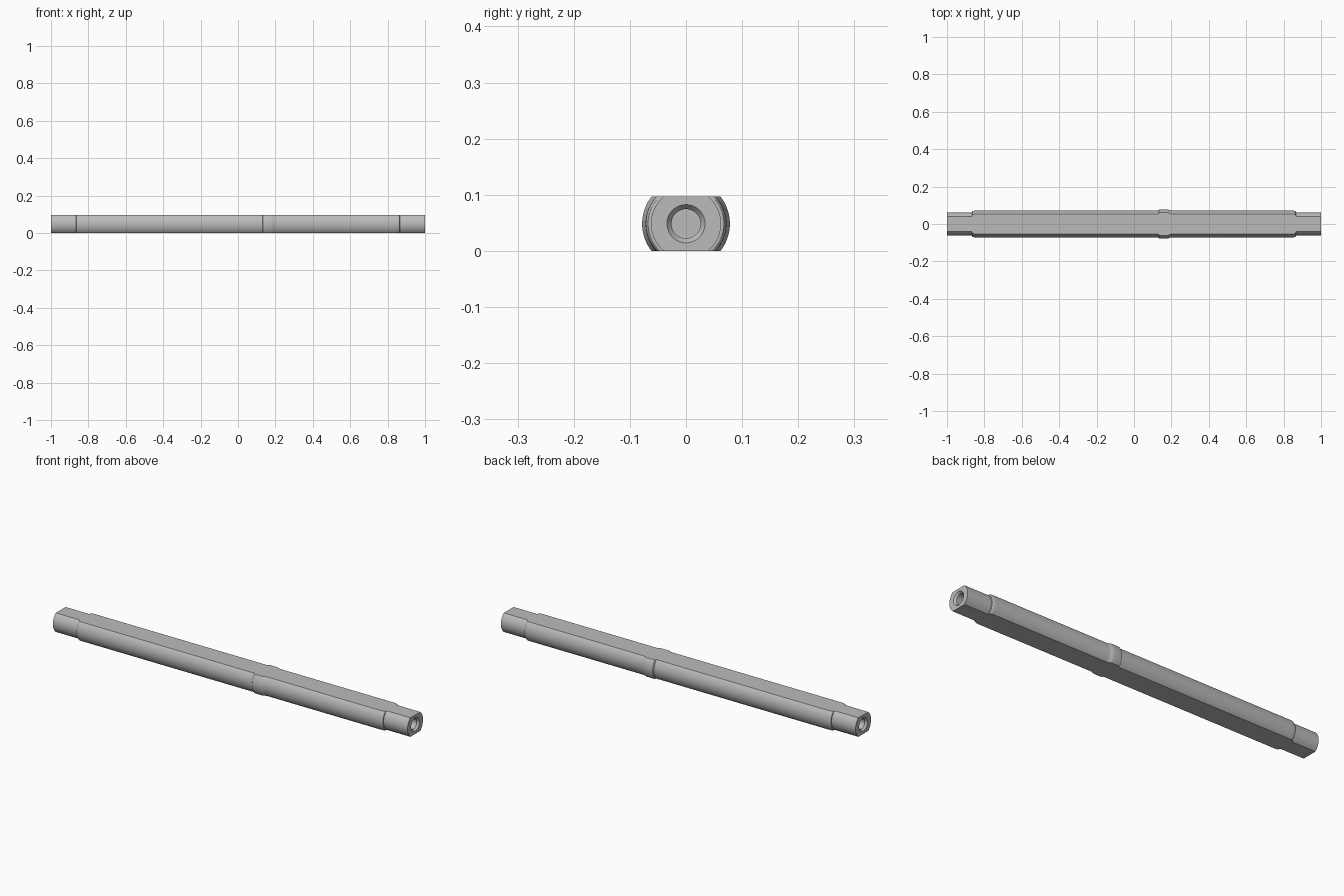
import bpy, bmesh, math
from mathutils import Vector, Matrix

cube = bpy.data.objects.get("Cube")
if cube:
    bpy.data.objects.remove(cube, do_unlink=True)

HALF = 0.0485                                 # half the distance between the flats
END, BODY, COLLAR = 0.0625, 0.072, 0.0782     # radii
BORE, SINK, DEPTH = 0.026, 0.034, 0.1
SHOULDER = 0.865

steel = bpy.data.materials.new("steel_grey")
steel.use_nodes = True
grey = (0.5, 0.5, 0.5, 1)
steel.diffuse_color = grey
steel.node_tree.nodes["Principled BSDF"].inputs["Base Color"].default_value = grey


def end_profile(side):
    """Bored end, journal and rounded shoulder, from the axis outwards."""
    pts = [(1 - DEPTH, 0), (1 - DEPTH, BORE), (0.99, BORE), (1, SINK),
           (1, END), (SHOULDER, END), (SHOULDER, BODY - 0.006)]
    for i in range(1, 7):
        a = math.radians(15 * i)
        pts.append((SHOULDER - 0.02 * (1 - math.cos(a)),
                    BODY - 0.006 * (1 - math.sin(a))))
    return [(side * x, r) for x, r in pts]


# Collar: steep step on one side, gentle run-out on the other
collar = [(0.13, BODY), (0.134, COLLAR - 0.001), (0.14, COLLAR), (0.175, COLLAR)]
for i in range(1, 7):
    t = i / 6
    collar.append((0.175 + 0.028 * t,
                   BODY + (COLLAR - BODY) * (1 + math.cos(math.pi * t)) / 2))

profile = end_profile(-1) + collar + end_profile(1)[::-1]

# Turn the profile about the long axis
bm = bmesh.new()
verts = [bm.verts.new((x, r, 0)) for x, r in profile]
edges = [bm.edges.new(pair) for pair in zip(verts, verts[1:])]
bmesh.ops.spin(bm, geom=verts + edges, cent=(0, 0, 0), axis=(1, 0, 0),
               angle=math.tau, steps=96, use_merge=False)
bmesh.ops.remove_doubles(bm, verts=bm.verts[:], dist=0.00005)

# Mill the top and bottom flats
for side in (1, -1):
    cut = bmesh.ops.bisect_plane(
        bm, geom=bm.verts[:] + bm.edges[:] + bm.faces[:], dist=0.000001,
        plane_co=(0, 0, side * HALF), plane_no=(0, 0, side), clear_outer=True)
    rim = [e for e in cut["geom_cut"]
           if isinstance(e, bmesh.types.BMEdge) and e.is_boundary]
    bmesh.ops.holes_fill(bm, edges=rim, sides=0)

bmesh.ops.recalc_face_normals(bm, faces=bm.faces[:])
bmesh.ops.translate(bm, verts=bm.verts[:], vec=(0, 0, HALF))
mesh = bpy.data.meshes.new("shaft")
bm.to_mesh(mesh)
bm.free()
mesh.materials.append(steel)

shaft = bpy.data.objects.new("shaft", mesh)
bpy.context.collection.objects.link(shaft)
bpy.ops.object.select_all(action="DESELECT")
shaft.select_set(True)
bpy.context.view_layer.objects.active = shaft
bpy.ops.object.shade_smooth_by_angle(angle=math.radians(30))
